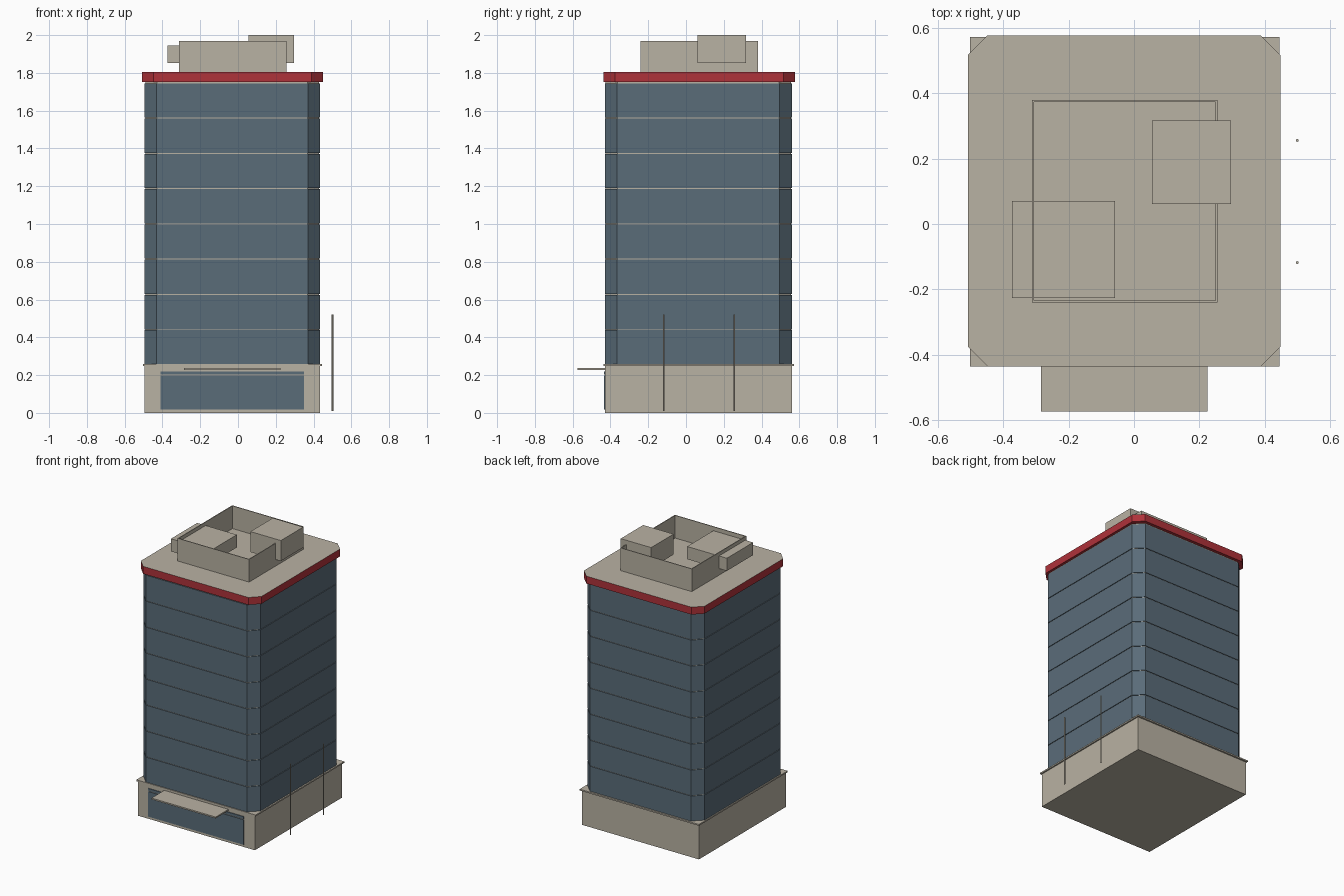
import bpy
import bmesh

if "Cube" in bpy.data.objects:
    bpy.data.objects.remove(bpy.data.objects["Cube"])


def material(name, rgb):
    m = bpy.data.materials.new(name)
    m.diffuse_color = (*rgb, 1)
    m.use_nodes = True
    m.node_tree.nodes["Principled BSDF"].inputs["Base Color"].default_value = m.diffuse_color
    return m


STONE = material("beige stone", (0.485, 0.445, 0.366))
GLASS = material("blue grey glass", (0.102, 0.150, 0.191))
RED = material("red trim", (0.43, 0.032, 0.042))


def finish(bm, name, *mats):
    bmesh.ops.recalc_face_normals(bm, faces=bm.faces)
    me = bpy.data.meshes.new(name)
    bm.to_mesh(me)
    bm.free()
    for m in mats:
        me.materials.append(m)
    ob = bpy.data.objects.new(name, me)
    bpy.context.collection.objects.link(ob)
    return ob


def prism(name, points, z0, z1, *mats):
    """Extrude a flat outline upwards from z0 to z1."""
    bm = bmesh.new()
    face = bm.faces.new([bm.verts.new((x, y, z0)) for x, y in points])
    top = bmesh.ops.extrude_face_region(bm, geom=[face], use_keep_orig=True)["geom"]
    for v in top:
        if isinstance(v, bmesh.types.BMVert):
            v.co.z = z1
    return finish(bm, name, *mats)


def box(name, x0, x1, y0, y1, z0, z1, mat):
    return prism(name, [(x0, y0), (x1, y0), (x1, y1), (x0, y1)], z0, z1, mat)


def octagon(x0, x1, y0, y1, c):
    """Rectangle outline with corners cut by c."""
    return [(x0 + c, y0), (x1 - c, y0), (x1, y0 + c), (x1, y1 - c),
            (x1 - c, y1), (x0 + c, y1), (x0, y1 - c), (x0, y0 + c)]


# Ground floor and ledge
box("base", -0.495, 0.435, -0.43, 0.56, 0, 0.25, STONE)
box("base_ledge", -0.503, 0.445, -0.436, 0.572, 0.248, 0.258, STONE)

# Entrance glazing split by a transom, and the canopy above
box("entrance_glass", -0.41, 0.35, -0.435, -0.428, 0.018, 0.198, GLASS)
box("entrance_transom_glass", -0.41, 0.35, -0.435, -0.428, 0.204, 0.22, GLASS)
box("canopy", -0.285, 0.225, -0.575, -0.43, 0.228, 0.238, STONE)

# Tower: glass storeys with narrow joints over a recessed core
prism("tower_core", octagon(-0.49, 0.43, -0.425, 0.555, 0.062), 0.255, 1.755, STONE)
step = (1.75 - 0.256) / 8
for i in range(8):
    z = 0.256 + i * step
    prism(f"glass_storey_{i + 1}", octagon(-0.495, 0.435, -0.43, 0.56, 0.064),
          z, z + step - 0.005, GLASS)

# Roof slab: red rim, stone deck on the upward face
roof = prism("roof_slab", octagon(-0.509, 0.449, -0.437, 0.578, 0.061), 1.753, 1.806, RED, STONE)
for p in roof.data.polygons:
    p.material_index = 1 if p.normal.z > 0.9 else 0

# Open-topped plant screen
X0, X1, Y0, Y1, T = -0.312, 0.256, -0.24, 0.38, 0.006
box("screen_front", X0, X1, Y0, Y0 + T, 1.8, 1.969, STONE)
box("screen_back", X0, X1, Y1 - T, Y1, 1.8, 1.969, STONE)
box("screen_left", X0, X0 + T, Y0 + T, Y1 - T, 1.8, 1.969, STONE)
box("screen_right", X1 - T, X1, Y0 + T, Y1 - T, 1.8, 1.969, STONE)

# Plant boxes passing through the screen
box("plant_box_left", -0.374, -0.058, -0.227, 0.07, 1.853, 1.944, STONE)
box("plant_box_right", 0.055, 0.297, 0.062, 0.317, 1.853, 2.0, STONE)

# Flag poles
for n, y in enumerate((-0.118, 0.256)):
    bm = bmesh.new()
    bmesh.ops.create_cone(bm, cap_ends=True, segments=8, radius1=0.0045,
                          radius2=0.0045, depth=0.51)
    bmesh.ops.translate(bm, verts=bm.verts, vec=(0.5, y, 0.265))
    finish(bm, f"pole_{n + 1}", STONE)
